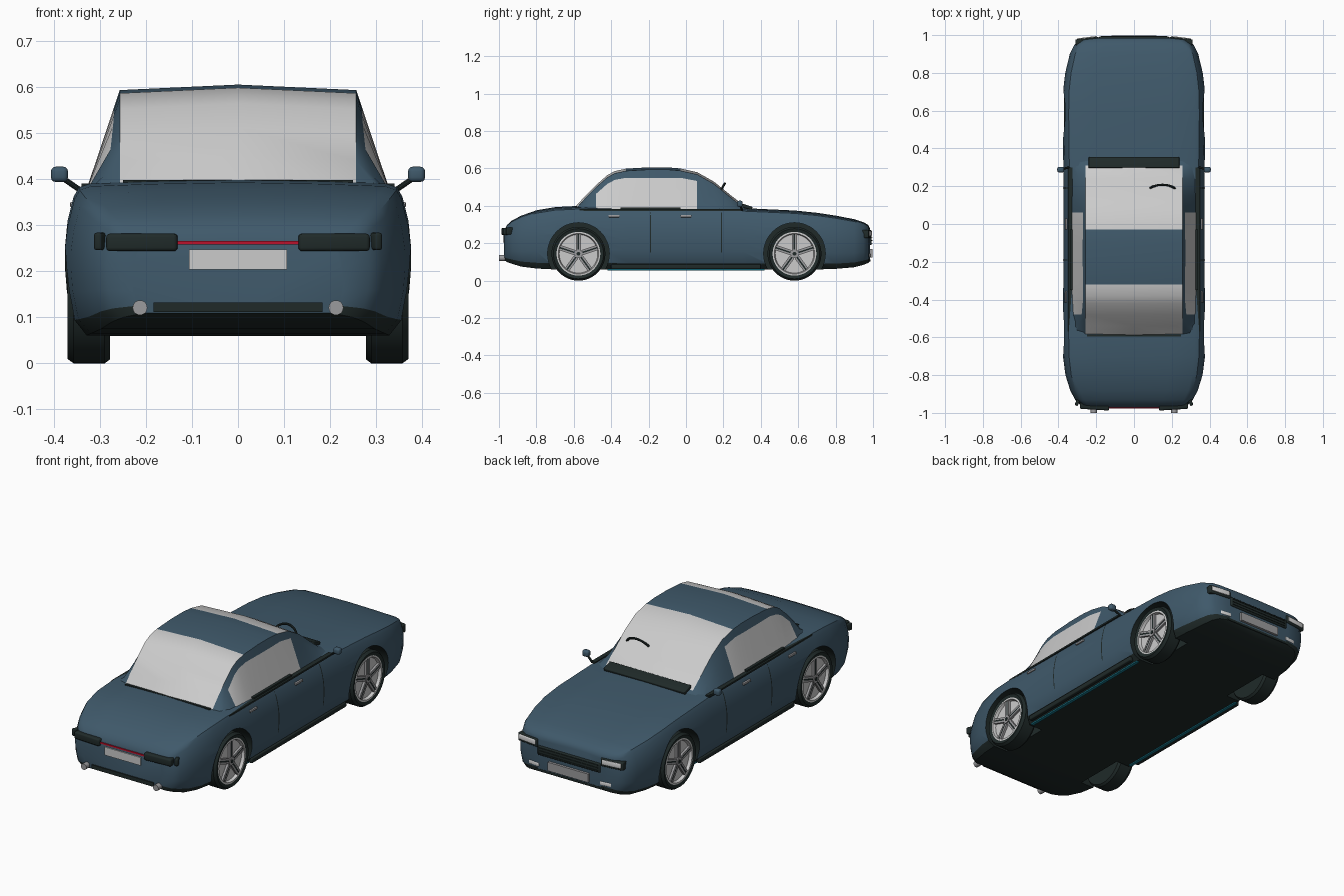
import bpy, bmesh, math
from mathutils import Vector

if "Cube" in bpy.data.objects:
    bpy.data.objects.remove(bpy.data.objects["Cube"], do_unlink=True)


def material(name, r, g, b):
    m = bpy.data.materials.new(name)
    m.use_nodes = True
    m.diffuse_color = (r, g, b, 1)
    m.node_tree.nodes["Principled BSDF"].inputs["Base Color"].default_value = (r, g, b, 1)
    return m


PAINT = material("slate blue paint", .05, .10, .145)
BLACK = material("black trim", .014, .023, .022)
GLASS = material("pale grey glass", .6, .6, .6)
METAL = material("grey metal", .33, .33, .34)
RED = material("red lamp", .5, .006, .025)
TEAL = material("teal strip", .01, .2, .28)
LAMP = material("white lamp", .72, .72, .72)


def finish(name, bm, mats, angle=35):
    bmesh.ops.recalc_face_normals(bm, faces=bm.faces)
    me = bpy.data.meshes.new(name)
    bm.to_mesh(me)
    bm.free()
    for m in mats:
        me.materials.append(m)
    ob = bpy.data.objects.new(name, me)
    bpy.context.collection.objects.link(ob)
    smooth(ob, angle)
    return ob


def smooth(ob, angle=35):
    bpy.ops.object.select_all(action='DESELECT')
    ob.select_set(True)
    bpy.context.view_layer.objects.active = ob
    bpy.ops.object.shade_smooth_by_angle(angle=math.radians(angle))


def box(name, loc, size, mat, rot=(0, 0, 0), bevel=0):
    bm = bmesh.new()
    bmesh.ops.create_cube(bm, size=1)
    bmesh.ops.scale(bm, vec=size, verts=bm.verts)
    if bevel:
        bmesh.ops.bevel(bm, geom=bm.edges[:], offset=bevel, segments=3, affect='EDGES', profile=.5)
    ob = finish(name, bm, [mat])
    ob.location, ob.rotation_euler = loc, rot
    return ob


def tube(name, a, b, r, mat, sides=20):
    a, b = Vector(a), Vector(b)
    bm = bmesh.new()
    bmesh.ops.create_cone(bm, cap_ends=True, segments=sides, radius1=r, radius2=r, depth=(b - a).length)
    ob = finish(name, bm, mat if isinstance(mat, list) else [mat])
    ob.location = (a + b) / 2
    ob.rotation_euler = (b - a).to_track_quat('Z', 'Y').to_euler()
    return ob


def loft(name, rings, rule, mats, closed, caps, angle=35):
    # Skin a row of point rings; rule(i, j) picks the material of each face
    bm = bmesh.new()
    vs = [[bm.verts.new(p) for p in ring] for ring in rings]
    n = len(rings[0])
    for i in range(len(vs) - 1):
        for j in range(n if closed else n - 1):
            k = (j + 1) % n
            f = bm.faces.new((vs[i][j], vs[i][k], vs[i + 1][k], vs[i + 1][j]))
            f.material_index = rule(i, j)
    if caps:
        bm.faces.new(vs[0])
        bm.faces.new(vs[-1])
    return finish(name, bm, mats, angle)


def interp(table, t, col):
    for a, b in zip(table, table[1:]):
        if t <= b[0]:
            k = max(0, (t - a[0]) / (b[0] - a[0]))
            return a[col] + k * (b[col] - a[col])
    return table[-1][col]


# Body shell: half section (width share, height share) swept along stations
SECTION = [(0, 0), (.88, 0), (.955, .1), (.99, .3), (1, .45), (1, .58), (.985, .72),
           (.945, .9), (.915, .96), (.85, .985), (.5, 1), (0, 1.01)]
# y, half width, top, bottom
STATIONS = [(-.972, .23, .265, .11), (-.958, .285, .295, .10), (-.93, .312, .32, .09),
            (-.88, .338, .345, .075), (-.8, .363, .373, .065), (-.7, .376, .39, .06),
            (-.58, .378, .396, .06), (-.3, .374, .39, .06), (.3, .374, .385, .06),
            (.58, .378, .372, .06), (.7, .376, .36, .06), (.8, .364, .345, .063),
            (.9, .34, .326, .072), (.95, .315, .31, .085), (.975, .28, .295, .095),
            (.985, .2, .275, .105)]
rings = []
for y, w, zt, zb in STATIONS:
    half = [(u * w, y, zb + v * (zt - zb)) for u, v in SECTION]
    rings.append(half + [(-x, q, z) for x, q, z in reversed(half[1:-1])])
count = len(rings[0])
body = loft("body_shell", rings, lambda i, j: int(j < 2 or j >= count - 2),
            [PAINT, BLACK], True, True)

# Wheel wells cut through the sides
WHEELS = [(s, y) for s in (1, -1) for y in (-.575, .58)]
for s, y in WHEELS:
    cutter = tube("well_cutter", (s * .25, y, .145), (s * .5, y, .145), .165, [PAINT, BLACK], 48)
    for f in cutter.data.polygons:
        f.material_index = 1
    cutter.hide_render = True
    mod = body.modifiers.new("well", 'BOOLEAN')
    mod.operation, mod.solver, mod.object = 'DIFFERENCE', 'EXACT', cutter
    bpy.context.view_layer.objects.active = body
    bpy.ops.object.modifier_apply(modifier=mod.name)
    bpy.data.objects.remove(cutter, do_unlink=True)
smooth(body)

# Cabin: roof profile (y, edge height) with sloping sides
ROOF = [(-.59, .385), (-.54, .44), (-.48, .50), (-.42, .553), (-.38, .574), (-.32, .587),
        (-.2, .594), (-.1, .594), (-.03, .588), (.06, .568), (.15, .517), (.24, .444),
        (.31, .39), (.34, .378)]
rings = []
for y, z in ROOF:
    t = max(.3, (min(.55, z - .035) - .37) / (z - .37))
    half = [(.332, y, .37), (.332 - .075 * t, y, .37 + t * (z - .37)), (.257, y, z)]
    rings.append(half + [(0, y, z + .012)] + [(-a, b, c) for a, b, c in reversed(half)])


def cabin_rule(i, j):
    y = (ROOF[i][0] + ROOF[i + 1][0]) / 2
    if j in (2, 3):
        return int(y < -.32 or -.03 < y < .31)
    return int(j in (0, 5) and -.48 < y < .06)


loft("cabin", rings, cabin_rule, [PAINT, GLASS], False, False, 25)
box("cowl_panel", (0, .325, .395), (.48, .06, .018), BLACK, (-.3, 0, 0), .004)
box("rear_window_seal", (0, -.59, .392), (.5, .012, .014), BLACK)

# Steering wheel rising through the windscreen
bpy.ops.mesh.primitive_torus_add(location=(.15, .17, .455), rotation=(math.radians(60), 0, 0),
                                 major_radius=.075, minor_radius=.006, major_segments=40, minor_segments=8)
wheel = bpy.context.object
wheel.name = "steering_wheel"
wheel.data.materials.append(BLACK)
smooth(wheel)


def lathe(name, profile, mats, s, y, steps=48):
    rings = [[(s * x, y + r * math.cos(a), .144 + r * math.sin(a)) for r, x in profile]
             for a in (2 * math.pi * i / steps for i in range(steps + 1))]
    return loft(name, rings, lambda i, j: 0, mats, False, False)


# Wheels
for s, y in WHEELS:
    lathe("tyre", [(.114, .355), (.117, .366), (.134, .371), (.144, .357), (.144, .29),
                   (.135, .278), (.05, .278)], [BLACK], s, y)
    lathe("rim_dish", [(.117, .366), (.108, .367), (.103, .352), (.001, .352)], [GLASS], s, y)
    tube("hub", (s * .35, y, .144), (s * .368, y, .144), .022, METAL)
    tube("hub_cap", (s * .36, y, .144), (s * .37, y, .144), .01, BLACK)
    for k in range(5):
        a = math.radians(90 + 72 * k)
        d = Vector((0, math.cos(a), math.sin(a)))
        n = Vector((0, -d.z, d.y))
        mid = Vector((s * .357, y, .144)) + d * .063
        for e in (-.009, .009):
            box("spoke", mid + n * e, (.014, .085, .01), METAL, (a, 0, 0))
        box("spoke_slot", mid, (.012, .085, .008), BLACK, (a, 0, 0))


def side_x(z):
    # Half width of the flank at a height
    return interp([(.06 + v * .327, u * .374) for u, v in SECTION[2:10]], z, 1)


# Flank details on both sides
for s in (1, -1):
    for y in (-.19, .19):
        zs = [.15 + .215 * i / 8 for i in range(9)]
        rings = [[(s * (side_x(z) + .002), y + d, z) for d in (-.003, .003)] for z in zs]
        loft("door_seam", rings, lambda i, j: 0, [BLACK], False, False)
    for y in (-.385, 0):
        box("door_handle", (s * (side_x(.345) + .003), y, .345), (.012, .06, .012), METAL, bevel=.003)
    box("belt_moulding", (s * .338, -.135, .378), (.024, .87, .009), BLACK)
    box("belt_seal", (s * .332, -.19, .386), (.016, .32, .01), BLACK)
    box("sill", (s * .352, 0, .075), (.022, .8, .026), BLACK, bevel=.005)
    box("sill_strip", (s * .326, 0, .058), (.016, .84, .007), TEAL)
    tube("mirror_arm", (s * .345, .3, .378), (s * .38, .29, .402), .006, BLACK, 10)
    box("mirror", (s * .388, .288, .411), (.037, .03, .033), PAINT, bevel=.01)

    # Lamps and pipes at both ends
    box("tail_lamp", (s * .208, -.958, .263), (.155, .05, .038), BLACK, (0, 0, s * .06), .008)
    box("tail_lamp_corner", (s * .297, -.938, .265), (.018, .05, .038), BLACK, (0, 0, s * .4), .006)
    tube("exhaust", (s * .213, -1, .121), (s * .213, -.93, .121), .016, METAL)
    box("headlamp_frame", (s * .247, .962, .25), (.125, .045, .044), BLACK, (0, 0, -s * .12), .006)
    box("headlamp", (s * .247, .968, .253), (.105, .042, .026), LAMP, (0, 0, -s * .12), .004)
    box("fog_lamp", (s * .21, .965, .135), (.062, .04, .02), LAMP, (0, 0, -s * .12), .004)

# Tail panel
box("tail_strip", (0, -.971, .262), (.27, .012, .008), RED)
box("rear_plate", (0, -.972, .226), (.213, .012, .043), GLASS)
box("rear_vent", (0, -.966, .122), (.367, .024, .021), BLACK)

# Nose panel
box("grille", (0, .98, .215), (.37, .026, .05), BLACK, bevel=.006)
for k in range(3):
    box("grille_bar", (0, .992, .2 + .015 * k), (.35, .008, .004), BLACK)
box("front_plate", (0, .987, .147), (.24, .022, .046), METAL)
box("front_lip", (0, .972, .108), (.4, .028, .012), BLACK)
